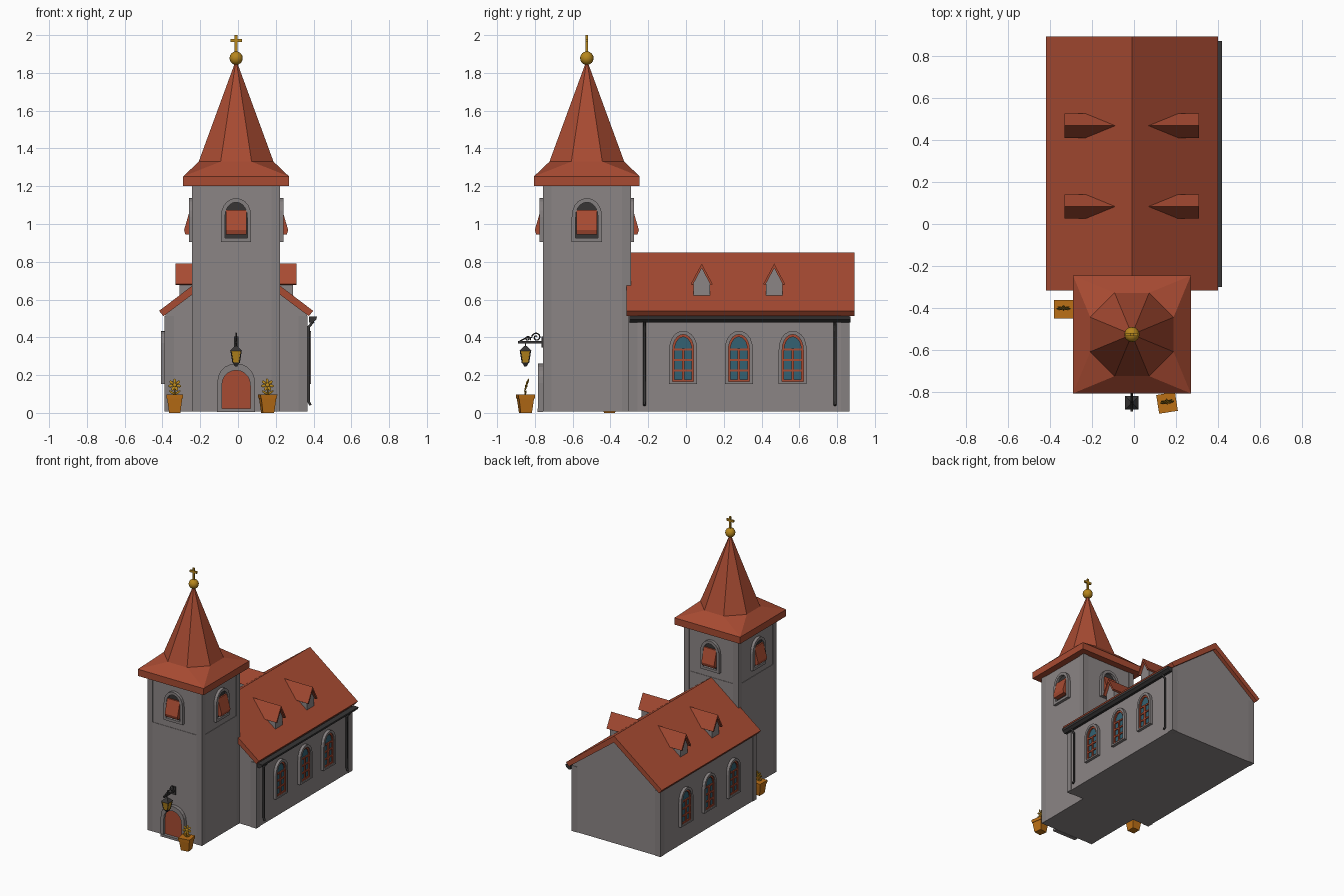
import bpy, bmesh, math
from mathutils import Matrix, Vector

if "Cube" in bpy.data.objects:
    bpy.data.objects.remove(bpy.data.objects["Cube"])

CX, TY = -0.01, -0.525          # church axis, tower centre
TH, NH = 0.2325, 0.375          # tower and nave half widths


def mat(name, c):
    m = bpy.data.materials.new(name)
    m.diffuse_color = (*c, 1)
    m.use_nodes = True
    m.node_tree.nodes["Principled BSDF"].inputs["Base Color"].default_value = m.diffuse_color
    return m


WALL = mat("grey_plaster", (0.26, 0.235, 0.235))
TRIM = mat("grey_stone", (0.235, 0.215, 0.215))
ROOF = mat("terracotta", (0.39, 0.07, 0.032))
GLASS = mat("blue_glass", (0.033, 0.12, 0.17))
IRON = mat("dark_iron", (0.038, 0.036, 0.036))
GOLD = mat("gold", (0.47, 0.24, 0.012))
POT = mat("orange_clay", (0.50, 0.16, 0.008))


def finish(name, bm, m, smooth=False):
    bmesh.ops.recalc_face_normals(bm, faces=bm.faces)
    me = bpy.data.meshes.new(name)
    for f in bm.faces:
        f.smooth = smooth
    bm.to_mesh(me)
    bm.free()
    me.materials.append(m)
    ob = bpy.data.objects.new(name, me)
    bpy.context.collection.objects.link(ob)
    return ob


def box(name, lo, hi, m, M=Matrix()):
    bm = bmesh.new()
    lo, hi = Vector(lo), Vector(hi)
    bmesh.ops.create_cube(bm, size=1, matrix=M @ Matrix.Translation((lo + hi) / 2) @ Matrix.Diagonal((*(hi - lo), 1)))
    return finish(name, bm, m)


def cone(name, r1, r2, z0, z1, n, m, M=Matrix(), smooth=False):
    bm = bmesh.new()
    bmesh.ops.create_cone(bm, cap_ends=True, segments=n, radius1=r1, radius2=r2, depth=z1 - z0,
                          matrix=M @ Matrix.Translation((0, 0, (z0 + z1) / 2)) @ Matrix.Rotation(math.pi / n, 4, 'Z'))
    return finish(name, bm, m, smooth)


def ball(name, loc, scale, m, M=Matrix(), smooth=True):
    bm = bmesh.new()
    bmesh.ops.create_uvsphere(bm, u_segments=14, v_segments=8, radius=1,
                              matrix=M @ Matrix.Translation(loc) @ Matrix.Diagonal((*scale, 1)))
    return finish(name, bm, m, smooth)


def prism(name, pts, d0, d1, m, M=Matrix(), hole=None):
    """Profile (u, z) pushed outwards (-y) from d0 to d1, optionally with a hole loop of equal length."""
    bm = bmesh.new()
    n = len(pts)
    loop = lambda p, d: [bm.verts.new(M @ Vector((u, -d, z))) for u, z in p]
    a, b = loop(pts, d0), loop(pts, d1)
    bands = [(a, b)]
    if hole:
        c, e = loop(hole, d0), loop(hole, d1)
        bands += [(b, e), (e, c), (c, a)]
    else:
        bm.faces.new(a)
        bm.faces.new(b)
    for p, q in bands:
        for i in range(n):
            j = (i + 1) % n
            bm.faces.new((p[i], p[j], q[j], q[i]))
    return finish(name, bm, m)


def arch(w, z0, z1, rise, n=10):
    pts = [(-w / 2, z0), (w / 2, z0)]
    for i in range(n + 1):
        t = math.pi * i / n
        pts.append((w / 2 * math.cos(t), z1 - rise + rise * math.sin(t) ** 0.9))
    return pts


def side(x, y, deg):
    return Matrix.Translation((x, y, 0)) @ Matrix.Rotation(math.radians(deg), 4, 'Z')


def tube(name, pts, r, m, M=Matrix()):
    cu = bpy.data.curves.new(name, 'CURVE')
    cu.dimensions = '3D'
    cu.bevel_depth, cu.bevel_resolution, cu.use_fill_caps = r, 1, True
    s = cu.splines.new('POLY')
    s.points.add(len(pts) - 1)
    for p, q in zip(s.points, pts):
        p.co = (*(M @ Vector(q)), 1)
    cu.materials.append(m)
    ob = bpy.data.objects.new(name, cu)
    bpy.context.collection.objects.link(ob)
    return ob


# nave body with gables, corner strips and roof
nave = side(CX, 0, 0)
prism("nave_walls", [(-NH, .008), (NH, .008), (NH, .52), (0, .803), (-NH, .52)], .30, -.862, WALL, nave)
for sx in (-1, 1):
    for y0 in (-.304, .82):
        a, b = sorted((sx * (NH + .004), sx * (NH - .045)))
        box("nave_corner", (a, y0, .008), (b, y0 + .046, .512), TRIM, nave)
prism("nave_roof", [(0, .85), (.408, .54), (.385, .512), (0, .80), (-.385, .512), (-.408, .54)], .315, -.892, ROOF, nave)

# nave windows, both sides
for deg, sx in ((90, 1), (-90, -1)):
    for y in (-.015, .28, .565):
        M = side(CX + sx * NH, y, deg)
        inner = arch(.112, .165, .415, .085)
        prism("window_surround", arch(.148, .153, .434, .10), -.005, .022, TRIM, M, inner)
        prism("window_glass", inner, -.005, .005, GLASS, M)
        prism("window_frame", inner, -.005, .014, ROOF, M, arch(.09, .177, .402, .074))
        box("window_mullion", (-.007, -.013, .17), (.007, 0, .34), ROOF, M)
        for z in (.225, .28, .335):
            box("window_bar", (-.05, -.012, z - .006), (.05, 0, z + .006), ROOF, M)

# dormers
for deg in (90, -90):
    for y in (.083, .467):
        M = side(CX, y, deg)
        prism("dormer_wall", [(-.043, .58), (.043, .58), (.043, .69), (0, .772), (-.043, .69)], .10, .30, WALL, M)
        prism("dormer_roof", [(0, .79), (.058, .682), (.048, .676), (0, .766), (-.048, .676), (-.058, .682)],
              .08, .32, ROOF, M)

# gutter and downpipes on the right side
prism("gutter", [(.385, .51), (.428, .51), (.424, .494), (.405, .478), (.385, .48)], .30, -.87, IRON, nave)
for y in (-.22, .79):
    tube("downpipe", [(.40, y, .485), (.374, y, .455), (.374, y, .06), (.384, y, .04)], .008, IRON)

# tower shaft with corner strips
tower = side(CX, TY, 0)
box("tower_walls", (-TH + .004, -TH + .004, .008), (TH - .004, TH - .004, 1.21), WALL, tower)
box("tower_lower_walls", (-TH + .001, -TH + .001, .008), (TH - .001, TH - .001, .85), WALL, tower)
for k in range(4):
    box("tower_corner", (TH - .045, TH - .045, .008), (TH, TH, 1.21), TRIM, side(CX, TY, 90 * k))

# belfry openings with tilted shutters
for k in range(4):
    M = side(CX, TY, 90 * k) @ Matrix.Translation((0, -TH, 0))
    inner = arch(.118, .925, 1.115, .08)
    prism("belfry_surround", arch(.16, .905, 1.137, .10), -.006, .018, TRIM, M, inner)
    prism("belfry_opening", inner, -.006, .001, IRON, M)
    prism("belfry_shutter", [(0, 1.075), (-.012, 1.075), (-.043, .968), (-.036, .945), (0, .945)], -.054, .054, ROOF,
          M @ Matrix.Rotation(math.pi / 2, 4, 'Z'))

# tower roof: square eave lofted into an eight-sided spire
bm = bmesh.new()
ring = lambda n, r, z, off: [bm.verts.new(tower @ Vector((r * math.cos(t), r * math.sin(t), z)))
                             for t in (math.tau * (i + off) / n for i in range(n))]
s0, s1 = ring(4, .28 * 2 ** .5, 1.2, .5), ring(4, .28 * 2 ** .5, 1.252, .5)
oc = ring(8, .198 / math.cos(math.pi / 8), 1.33, .5)
tip = bm.verts.new(tower @ Vector((0, 0, 1.87)))
bm.faces.new(s0)
for i in range(4):
    j = (i + 1) % 4
    bm.faces.new((s0[i], s0[j], s1[j], s1[i]))
    bm.faces.new((s1[i], oc[2 * i], oc[2 * i + 1]))
    bm.faces.new((s1[i], s1[j], oc[(2 * i + 2) % 8], oc[2 * i + 1]))
for i in range(8):
    bm.faces.new((oc[i], oc[(i + 1) % 8], tip))
finish("spire", bm, ROOF)

# finial ball and cross
ball("finial_ball", (0, 0, 1.878), (.036, .036, .036), GOLD, tower)
box("cross_post", (-.008, -.006, 1.90), (.008, .006, 2.0), GOLD, tower)
box("cross_arm", (-.03, -.006, 1.963), (.03, .006, 1.979), GOLD, tower)

# entrance door
door = side(CX, TY - TH, 0)
leaf = arch(.15, .02, .225, .08)
prism("door_surround", arch(.20, .008, .262, .105), -.005, .026, TRIM, door, leaf)
prism("door_leaf", leaf, -.005, .008, ROOF, door)
box("door_step", (-.10, -.03, .006), (.10, 0, .024), TRIM, door)

# wall lantern on a scrolled bracket
lamp = side(CX, -.85, 0)
box("lamp_bracket", (-.006, -.04, .368), (.006, .092, .38), IRON, lamp)
box("lamp_plate", (-.012, .084, .345), (.012, .094, .405), IRON, lamp)


def spiral(y, z, r, a0, turn):
    return [(0, y + r * (1 - i / 26) * math.cos(a0 + turn * i / 20), z + r * (1 - i / 26) * math.sin(a0 + turn * i / 20))
            for i in range(21)]


tube("lamp_scroll", [(0, -.03, .38), (0, 0, .395)] + spiral(.058, .400, .025, math.pi, -8.5), .004, IRON, lamp)
tube("lamp_small_scroll", spiral(.012, .392, .015, -.5, 7), .004, IRON, lamp)
tube("lamp_hanger", [(0, 0, .375), (0, 0, .345)], .004, IRON, lamp)
q = 2 ** .5
cone("lamp_cap", .032 * q, .008, .328, .355, 4, IRON, lamp)
cone("lamp_glass", .017 * q, .027 * q, .265, .328, 4, GOLD, lamp)
cone("lamp_base", .008, .018 * q, .245, .266, 4, IRON, lamp)
for k in range(4):
    tube("lamp_edge", [(.017, .017, .265), (.027, .027, .328)], .003, IRON, lamp @ Matrix.Rotation(k * math.pi / 2, 4, 'Z'))

# flower pots
for x, y, deg in ((.157, -.85, 9), (-.335, -.405, 0)):
    M = side(x, y, deg)
    cone("flower_pot", .030 * q, .041 * q, 0, .085, 4, POT, M)
    cone("flower_pot_rim", .043 * q, .045 * q, .075, .098, 4, POT, M)
    tube("flower_stem", [(0, 0, .09), (0, -.004, .115), (0, .004, .145), (0, .018, .178)], .003, GOLD, M)
    head = M @ Matrix.Translation((0, .006, .148)) @ Matrix.Rotation(-.3, 4, 'X')
    for k in range(7):
        ball("flower_petal", (0, 0, .022), (.008, .003, .013), GOLD, head @ Matrix.Rotation(math.tau * k / 7, 4, 'Y'))
    ball("flower_centre", (0, 0, 0), (.011, .005, .011), GOLD, head)
    for s in (-1, 1):
        ball("flower_leaf", (0, 0, .018), (.006, .003, .018), GOLD,
             M @ Matrix.Translation((0, 0, .098)) @ Matrix.Rotation(s * 1.0, 4, 'Y'))
